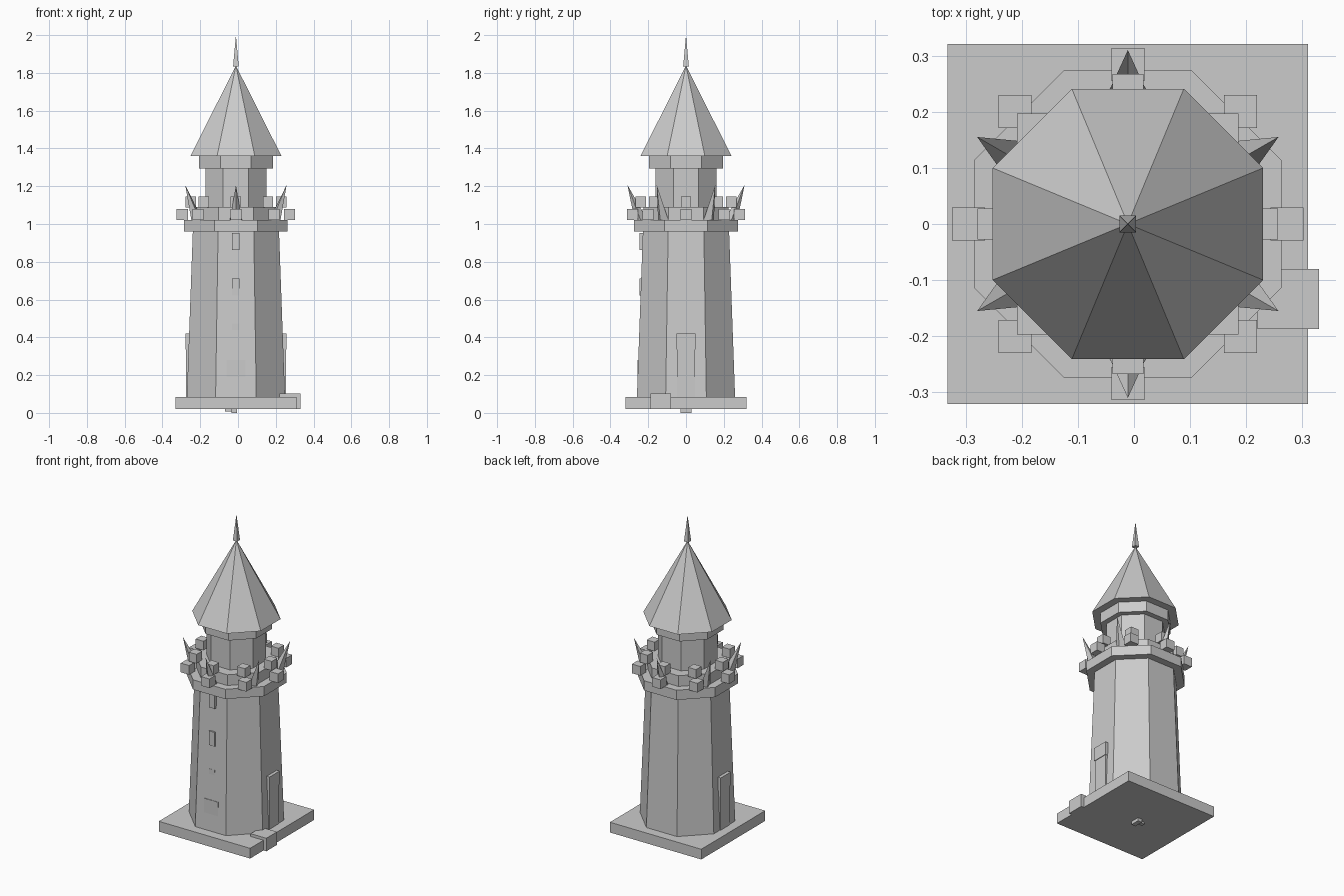
import bpy, bmesh, math
from mathutils import Vector, Matrix

if "Cube" in bpy.data.objects:
    bpy.data.objects.remove(bpy.data.objects["Cube"])

CX = -0.011  # tower axis
stone = bpy.data.materials.new("grey stone")
stone.diffuse_color = (0.6, 0.6, 0.6, 1)
stone.use_nodes = True
stone.node_tree.nodes["Principled BSDF"].inputs["Base Color"].default_value = stone.diffuse_color


def finish(name, bm):
    bmesh.ops.recalc_face_normals(bm, faces=bm.faces)
    me = bpy.data.meshes.new(name)
    bm.to_mesh(me)
    bm.free()
    me.materials.append(stone)
    ob = bpy.data.objects.new(name, me)
    bpy.context.collection.objects.link(ob)
    return ob


def frustum(name, n, r0, r1, z0, z1, turn=0.0, matrix=None):
    """Prism, frustum or (r1 = 0) pyramid; radii are to the corners."""
    bm = bmesh.new()

    def ring(r, z):
        return [bm.verts.new((r * math.cos(turn + math.tau * i / n),
                              r * math.sin(turn + math.tau * i / n), z)) for i in range(n)]
    low = ring(r0, z0)
    bm.faces.new(low[::-1])
    if r1 > 0:
        top = ring(r1, z1)
        bm.faces.new(top)
        for i in range(n):
            j = (i + 1) % n
            bm.faces.new((low[i], low[j], top[j], top[i]))
    else:
        tip = bm.verts.new((0, 0, z1))
        for i in range(n):
            bm.faces.new((low[i], low[(i + 1) % n], tip))
    bm.transform(matrix or Matrix.Translation((CX, 0, 0)))
    return finish(name, bm)


def octagon(name, a0, a1, z0, z1):
    """Eight-sided part with a flat front; a0, a1 are half widths."""
    k = 1 / math.cos(math.pi / 8)
    return frustum(name, 8, a0 * k, a1 * k, z0, z1, math.pi / 8)


def box(name, x0, x1, y0, y1, z0, z1):
    bm = bmesh.new()
    bmesh.ops.create_cube(bm, size=1)
    bm.transform(Matrix.Translation(((x0 + x1) / 2, (y0 + y1) / 2, (z0 + z1) / 2))
                 @ Matrix.Diagonal((x1 - x0, y1 - y0, z1 - z0, 1)))
    return finish(name, bm)


# Base slab, side step and small bits below the slab
box("base", -0.332, 0.31, -0.321, 0.321, 0.02, 0.085)
box("step", 0.22, 0.33, -0.187, -0.08, 0.02, 0.103)
box("underside_chip_a", -0.07, -0.01, -0.012, 0.012, 0.008, 0.025)
box("underside_chip_b", -0.035, -0.005, -0.03, 0.03, 0.0, 0.025)

# Stacked tower body
octagon("tower_shaft", 0.26, 0.228, 0.08, 0.965)
octagon("cornice", 0.274, 0.274, 0.96, 1.022)
octagon("parapet_ring", 0.225, 0.225, 1.02, 1.09)
octagon("lantern_room", 0.162, 0.162, 1.02, 1.30)
octagon("roof_collar", 0.195, 0.195, 1.293, 1.362)
octagon("roof", 0.241, 0.0, 1.36, 1.838)
frustum("finial", 4, 0.021, 0.0, 1.835, 2.0, math.pi / 4)

# Two rings of battlement blocks
for tier, radius, h, z0, z1 in (("lower", 0.284, 0.0295, 1.022, 1.08),
                                ("upper", 0.24, 0.0275, 1.088, 1.146)):
    for i in range(8):
        a = math.tau * i / 8
        x, y = CX + radius * math.cos(a), radius * math.sin(a)
        box(f"{tier}_battlement_{i}", x - h, x + h, y - h, y + h, z0, z1)

# Six spikes leaning outwards
for i in range(6):
    a = math.radians(30 + 60 * i)
    out = Vector((math.cos(a), math.sin(a), 0))
    foot = Vector((CX, 0, 1.02)) + out * 0.24
    lean = Vector((CX, 0, 1.207)) + out * 0.31 - foot
    m = (Matrix.Translation(foot) @ Matrix.Rotation(a, 4, 'Z')
         @ Matrix.Rotation(math.atan2(0.07, 0.187), 4, 'Y'))
    frustum(f"spike_{i}", 4, 0.032, 0.0, 0.0, lean.length, 0, m)

# Side doors with a lintel
for side, s in (("right", 1), ("left", -1)):
    for part, h, d, z0, z1 in (("door", 0.047, 0.264, 0.08, 0.34),
                               ("door_lintel", 0.05, 0.268, 0.335, 0.42)):
        xs = sorted((CX + s * 0.22, CX + s * d))
        box(f"{side}_{part}", xs[0], xs[1], -h, h, z0, z1)

# Front windows and low front door plate
for i, z in enumerate((0.382, 0.622, 0.862)):
    box(f"front_window_{i}", CX - 0.02, CX + 0.02, -0.247, -0.2, z, z + 0.09)
box("front_door", CX - 0.05, CX + 0.05, -0.256, -0.2, 0.08, 0.28)
